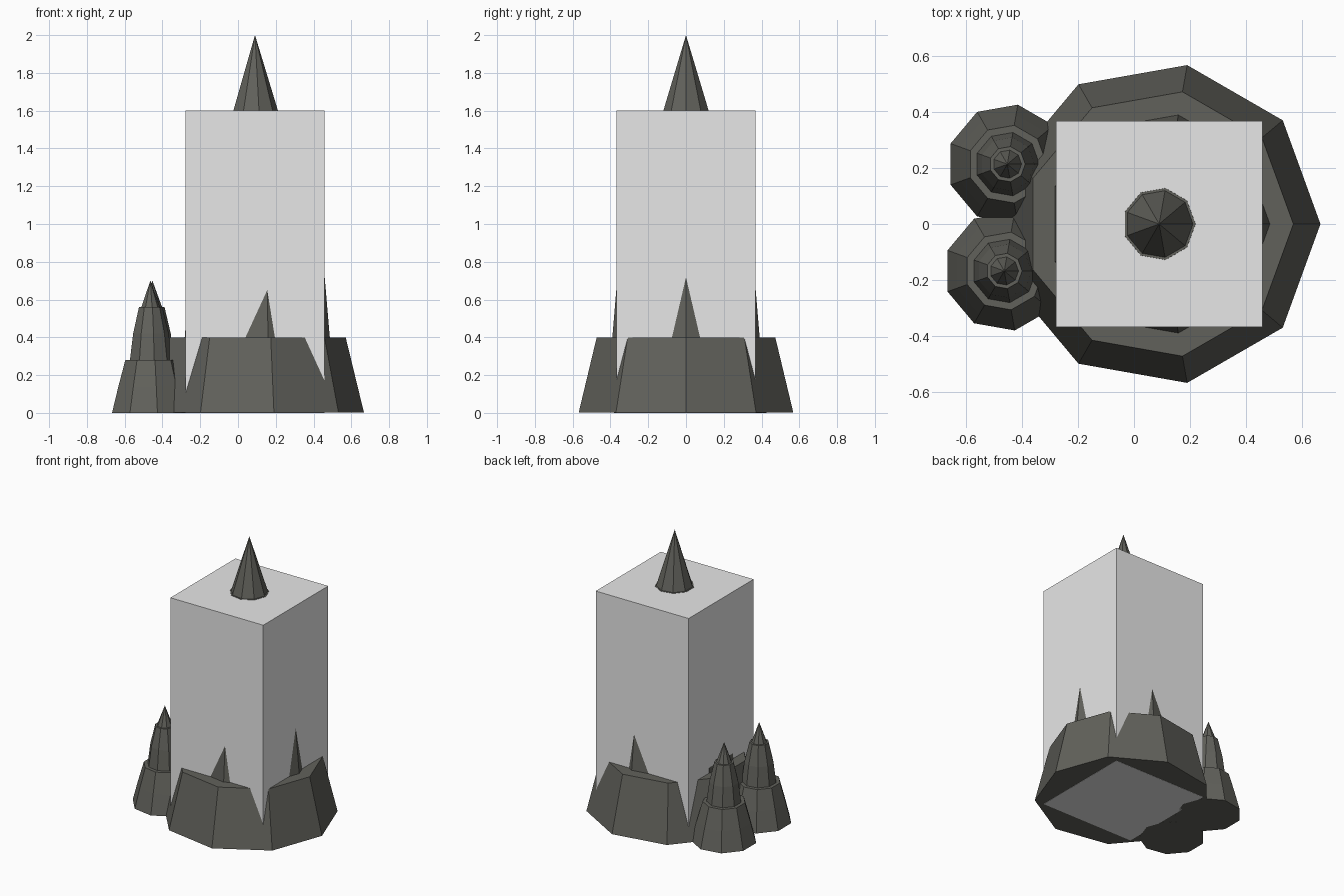
import bpy, bmesh
from math import cos, sin, radians

SIDES = 9

cube = bpy.data.objects.get("Cube")
if cube:
    bpy.data.objects.remove(cube, do_unlink=True)


def material(name, rgb):
    m = bpy.data.materials.new(name)
    m.use_nodes = True
    m.diffuse_color = (*rgb, 1)
    m.node_tree.nodes["Principled BSDF"].inputs["Base Color"].default_value = (*rgb, 1)
    return m


dark = material("dark foliage", (0.12, 0.12, 0.105))
pale = material("pale grey", (0.8, 0.8, 0.8))


def finish(bm, name, mat, location):
    bmesh.ops.recalc_face_normals(bm, faces=bm.faces)
    mesh = bpy.data.meshes.new(name)
    bm.to_mesh(mesh)
    bm.free()
    mesh.materials.append(mat)
    obj = bpy.data.objects.new(name, mesh)
    obj.location = location
    bpy.context.collection.objects.link(obj)
    return obj


def tree(name, location, profile, tip):
    """Stack nine-sided rings of (radius, height) and close them with a point."""
    bm = bmesh.new()
    angles = [radians(360 / SIDES * i) for i in range(SIDES)]
    rings = [[bm.verts.new((r * cos(a), r * sin(a), z)) for a in angles]
             for r, z in profile]
    top = bm.verts.new((0, 0, tip))
    bm.faces.new(rings[0])
    for i in range(SIDES):
        j = (i + 1) % SIDES
        for low, high in zip(rings, rings[1:]):
            bm.faces.new((low[i], low[j], high[j], high[i]))
        bm.faces.new((rings[-1][i], rings[-1][j], top))
    return finish(bm, name, dark, location)


# Large tree: wide skirt, ledge, inner tiers and tip
tree("large_tree", (0.09, 0, 0),
     [(0.577, 0.001), (0.48, 0.4), (0.396, 0.4), (0.362, 0.8), (0.3, 0.8),
      (0.2, 1.2), (0.13, 1.602), (0.121, 1.602)], 2.0)

# Two small trees with stepped tiers
small = [(0.216, 0), (0.18, 0.14), (0.141, 0.28), (0.115, 0.28),
         (0.097, 0.42), (0.064, 0.56), (0.051, 0.56)]
tree("small_tree_back", (-0.453, 0.214, 0), small, 0.7)
tree("small_tree_front", (-0.464, -0.168, 0), small, 0.7)

# Square block around the large tree
bm = bmesh.new()
bmesh.ops.create_cube(bm, size=1)
bmesh.ops.scale(bm, vec=(0.738, 0.738, 1.6), verts=bm.verts)
finish(bm, "block", pale, (0.09, 0, 0.8))
